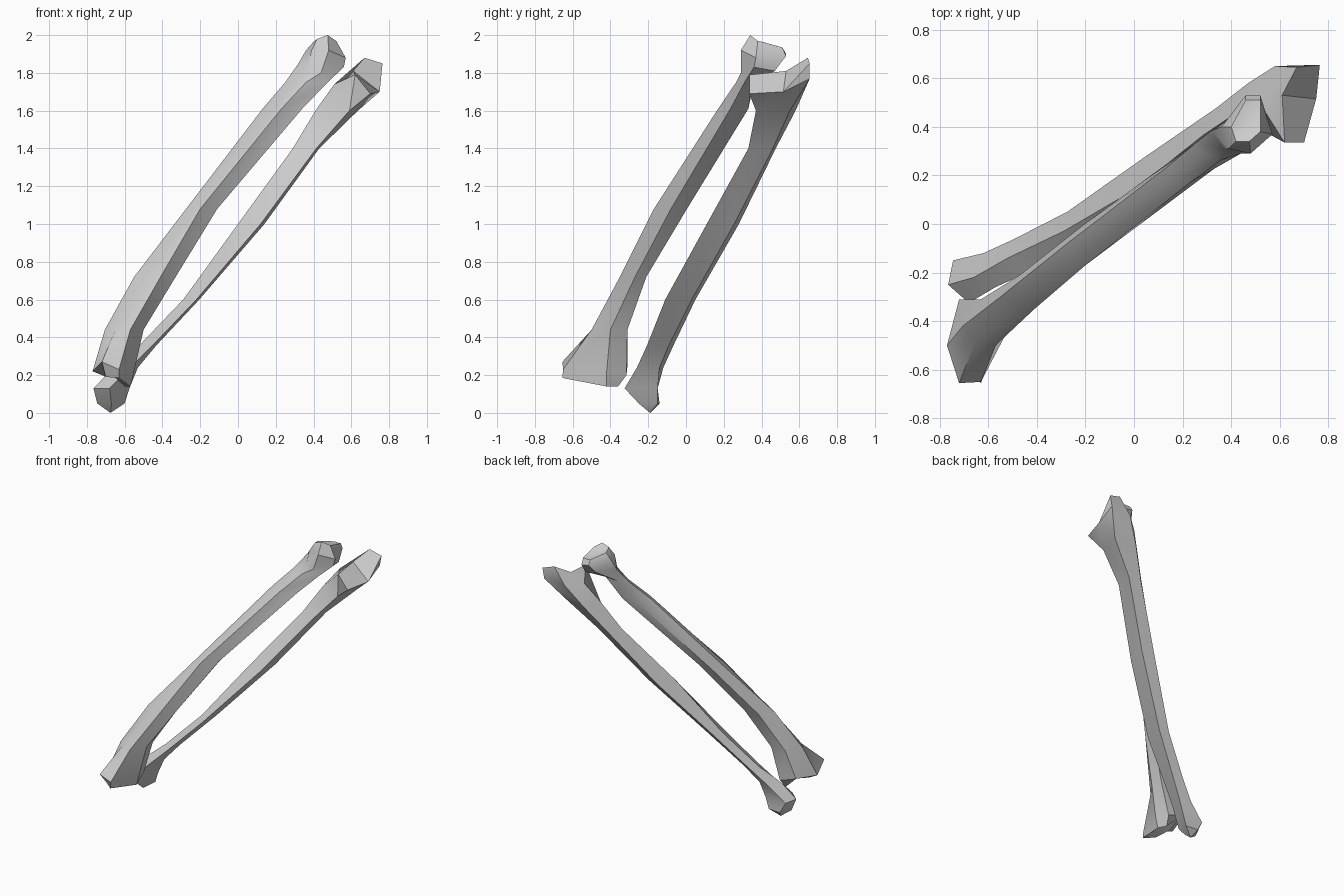
import bpy, bmesh, math

if "Cube" in bpy.data.objects:
    bpy.data.objects.remove(bpy.data.objects["Cube"])

bone_mat = bpy.data.materials.new("bone_grey")
bone_mat.diffuse_color = (0.6, 0.6, 0.6, 1)
bone_mat.use_nodes = True
bone_mat.node_tree.nodes["Principled BSDF"].inputs["Base Color"].default_value = bone_mat.diffuse_color


def flat(z, *xy):
    """Horizontal cross-section: one height, several (x, y) corners."""
    return [(x, y, z) for x, y in xy]


def loft(bm, rings):
    """Skin a list of equal-length rings, returning the vertex rings."""
    vs = [[bm.verts.new(p) for p in ring] for ring in rings]
    for a, b in zip(vs, vs[1:]):
        n = len(a)
        for i in range(n):
            j = (i + 1) % n
            bm.faces.new((a[i], a[j], b[j], b[i]))
    return vs


def fan(bm, ring, tip):
    """Close a ring with triangles to a single point."""
    t = bm.verts.new(tip)
    for i in range(len(ring)):
        bm.faces.new((ring[i], ring[(i + 1) % len(ring)], t))


def finish(bm, name):
    bmesh.ops.recalc_face_normals(bm, faces=bm.faces[:])
    mesh = bpy.data.meshes.new(name)
    bm.to_mesh(mesh)
    bm.free()
    mesh.materials.append(bone_mat)
    obj = bpy.data.objects.new(name, mesh)
    bpy.context.collection.objects.link(obj)
    bpy.ops.object.select_all(action='DESELECT')
    obj.select_set(True)
    bpy.context.view_layer.objects.active = obj
    bpy.ops.object.shade_smooth_by_angle(angle=math.radians(35))


# Radius: corners run left, front-left, front, right, back-right, back-left
wrist_end = [
    [(-.72, -.47, .20), (-.70, -.60, .19), (-.63, -.655, .185),
     (-.57, -.42, .14), (-.60, -.36, .14), (-.70, -.33, .24)],
    [(-.77, -.50, .22), (-.72, -.655, .27), (-.63, -.65, .23),
     (-.55, -.42, .22), (-.58, -.315, .20), (-.72, -.31, .25)],
]
shaft = [
    flat(.44, (-.705, -.42), (-.65, -.48), (-.57, -.50), (-.50, -.40), (-.51, -.31), (-.63, -.31)),
    flat(.72, (-.55, -.30), (-.48, -.34), (-.41, -.35), (-.33, -.27), (-.35, -.21), (-.47, -.21)),
    flat(1.08, (-.275, -.08), (-.25, -.13), (-.20, -.17), (-.11, -.08), (-.13, .005), (-.21, -.005)),
    flat(1.61, (.13, .23), (.17, .185), (.23, .17), (.34, .235), (.31, .33), (.22, .31)),
    flat(1.75, (.25, .33), (.30, .285), (.36, .265), (.475, .31), (.44, .35), (.33, .36)),
]
head = [
    [(.32, .385, 1.85), (.37, .31, 1.83), (.44, .29, 1.80),
     (.56, .36, 1.83), (.53, .47, 1.81), (.44, .47, 1.83)],
    [(.36, .40, 1.92), (.39, .31, 1.92), (.48, .29, 1.92),
     (.57, .37, 1.88), (.52, .53, 1.89), (.46, .53, 1.90)],
    [(.40, .40, 1.965), (.42, .34, 1.98), (.475, .34, 2.0),
     (.52, .38, 1.97), (.52, .51, 1.935), (.46, .51, 1.935)],
]
bm = bmesh.new()
rings = loft(bm, wrist_end + shaft + head)
fan(bm, rings[0], (-.66, -.45, .22))
fan(bm, rings[-1], (.47, .42, 1.94))
finish(bm, "radius_bone")

# Ulna: corners run left, back, right, front
bm = bmesh.new()
rings = loft(bm, [
    flat(.05, (-.745, -.22), (-.70, -.14), (-.60, -.15), (-.67, -.25)),
    flat(.13, (-.765, -.25), (-.745, -.15), (-.575, -.15), (-.68, -.325)),
    flat(.24, (-.66, -.22), (-.62, -.12), (-.53, -.14), (-.57, -.26)),
    flat(.36, (-.52, -.14), (-.50, -.065), (-.43, -.09), (-.45, -.205)),
    flat(.60, (-.29, -.03), (-.275, .05), (-.205, .03), (-.22, -.11)),
    flat(1.0, (0, .14), (.05, .28), (.14, .255), (.12, .11)),
    flat(1.4, (.29, .37), (.335, .475), (.43, .46), (.415, .33)),
    flat(1.6, (.41, .45), (.47, .58), (.635, .55), (.59, .37)),
])
fan(bm, rings[0], (-.675, -.19, 0))

# Elbow hook of the ulna: front lip, notch and raised back point
v = {k: bm.verts.new(p) for k, p in {
    "left": (.51, .51, 1.74), "back": (.58, .65, 1.76),
    "right": (.75, .515, 1.70), "lip_low": (.70, .335, 1.69),
    "lip_top": (.62, .335, 1.79), "notch": (.61, .53, 1.81),
    "peak": (.67, .645, 1.88), "peak_right": (.765, .655, 1.85),
    "heel": (.75, .655, 1.77)}.items()}
v.update(zip(("l", "a", "b", "c"), rings[-1]))
for names in ("l a back left", "l left lip_top c", "c lip_top lip_low",
              "c lip_low right b", "a b heel back", "b right heel",
              "right peak_right heel", "back heel peak_right peak",
              "left notch lip_top", "left back peak notch",
              "lip_top notch right lip_low", "notch peak peak_right right"):
    bm.faces.new([v[n] for n in names.split()])
finish(bm, "ulna_bone")
